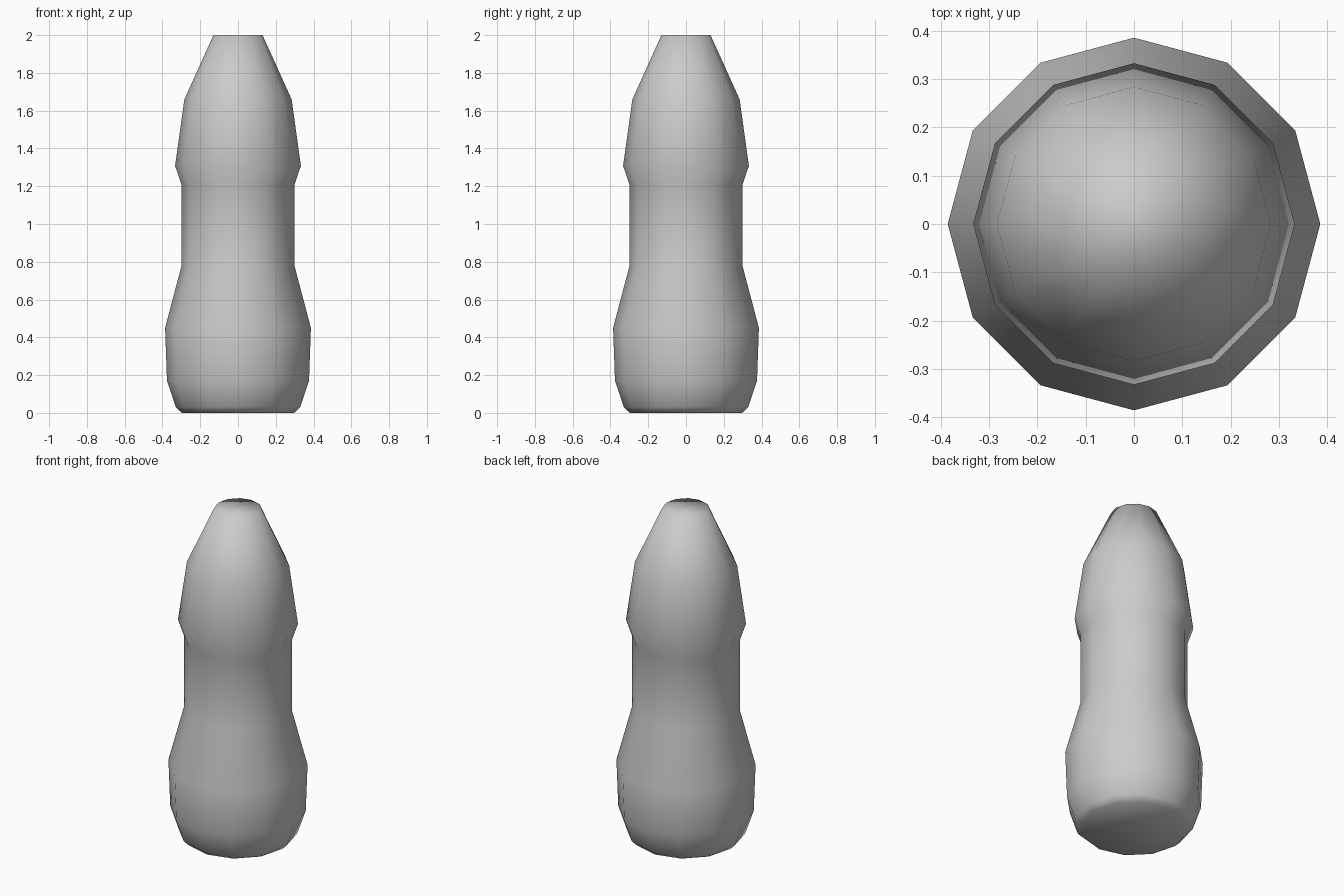
import bpy, bmesh
from math import cos, sin, pi

if "Cube" in bpy.data.objects:
    bpy.data.objects.remove(bpy.data.objects["Cube"])

SIDES = 12
# (radius, height) outline from base to tip
PROFILE = [(0.297, 0.0), (0.33, 0.032), (0.376, 0.17), (0.386, 0.45),
           (0.30, 0.775), (0.30, 1.21), (0.333, 1.308), (0.284, 1.66),
           (0.13, 2.0)]


def lathe(name, profile, sides):
    bm = bmesh.new()
    rings = [[bm.verts.new((r * cos(2 * pi * i / sides), r * sin(2 * pi * i / sides), z))
              for i in range(sides)] for r, z in profile]
    for a, b in zip(rings, rings[1:]):
        for i in range(sides):
            j = (i + 1) % sides
            bm.faces.new((a[i], a[j], b[j], b[i]))
    # flat base and tip
    bm.faces.new(rings[0][::-1])
    bm.faces.new(rings[-1])
    for f in bm.faces:
        f.smooth = True
    mesh = bpy.data.meshes.new(name)
    bm.to_mesh(mesh)
    bm.free()
    obj = bpy.data.objects.new(name, mesh)
    bpy.context.collection.objects.link(obj)
    return obj


# Single turned, smooth-shaded body
lathe("turned_body", PROFILE, SIDES)
